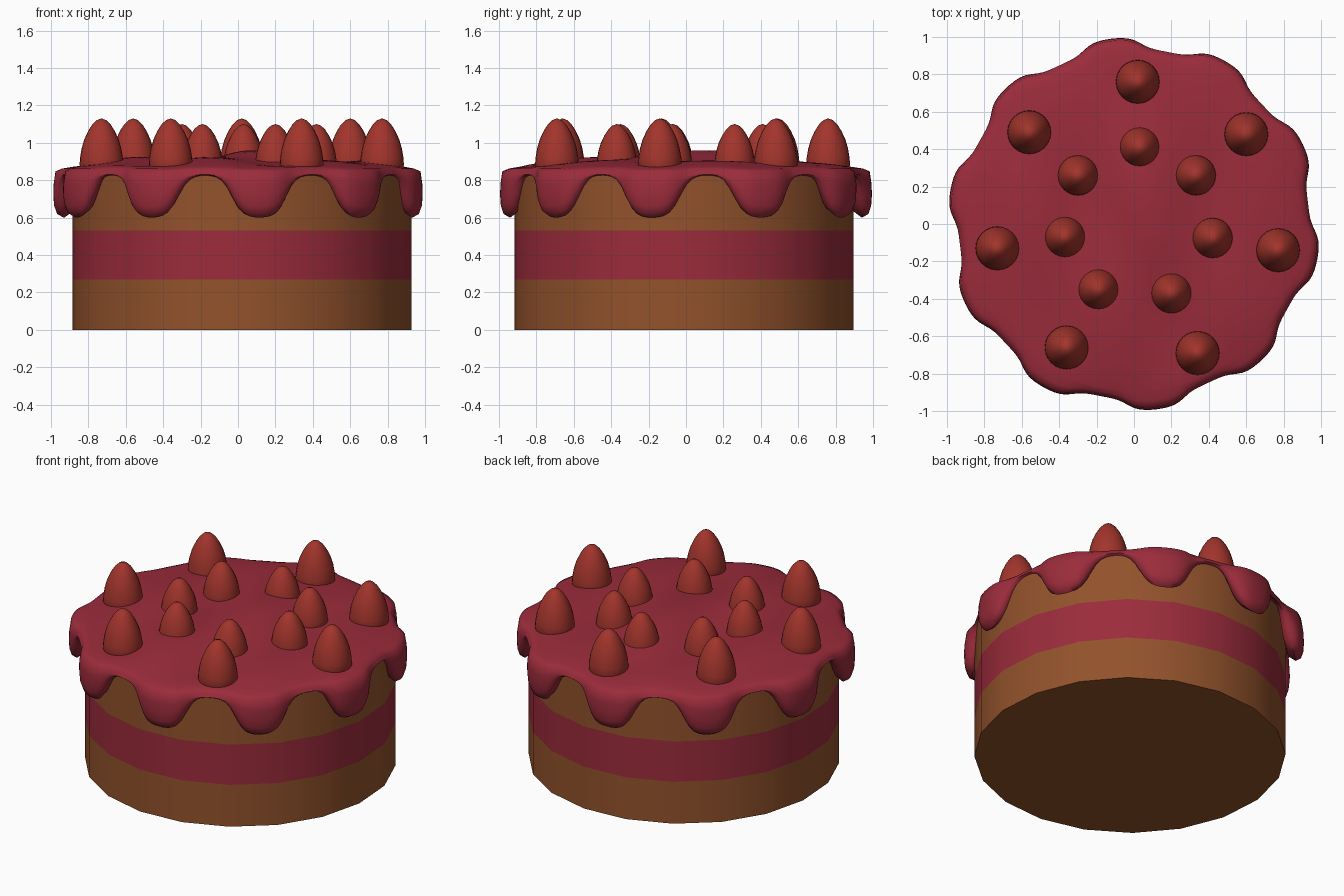
import bpy, bmesh
from math import sin, cos, pi, radians, tanh, hypot

if "Cube" in bpy.data.objects:
    bpy.data.objects.remove(bpy.data.objects["Cube"])


def material(name, rgb):
    m = bpy.data.materials.new(name)
    m.diffuse_color = (*rgb, 1)
    m.use_nodes = True
    m.node_tree.nodes["Principled BSDF"].inputs["Base Color"].default_value = m.diffuse_color
    return m


SPONGE = material("sponge", (0.29, 0.085, 0.025))
ICING = material("icing", (0.33, 0.025, 0.045))
BERRY = material("berry", (0.36, 0.035, 0.025))


def finish(bm, name, mats, angle):
    bmesh.ops.recalc_face_normals(bm, faces=bm.faces)
    me = bpy.data.meshes.new(name)
    bm.to_mesh(me)
    bm.free()
    for m in mats:
        me.materials.append(m)
    ob = bpy.data.objects.new(name, me)
    bpy.context.collection.objects.link(ob)
    bpy.ops.object.select_all(action='DESELECT')
    ob.select_set(True)
    bpy.context.view_layer.objects.active = ob
    bpy.ops.object.shade_smooth_by_angle(angle=radians(angle))
    return ob


def bridge(bm, a, b, mat=0):
    n = len(a)
    for i in range(n):
        f = bm.faces.new((a[i], a[(i + 1) % n], b[(i + 1) % n], b[i]))
        f.material_index = mat


# Layered sponge body with a filling band
N = 20
bm = bmesh.new()
rings = [[bm.verts.new((0.022 + 0.91 * cos(2 * pi * i / N - radians(5)),
                        -0.01 + 0.91 * sin(2 * pi * i / N - radians(5)), z))
          for i in range(N)] for z in (0, 0.27, 0.53, 0.84)]
for k, mat in enumerate((0, 1, 0)):
    bridge(bm, rings[k], rings[k + 1], mat)
bm.faces.new(rings[0])
bm.faces.new(rings[-1])
finish(bm, "cake_body", [SPONGE, ICING], 30)


# Icing: wavy top, rolled rim and ten hanging drips
def icing_top(x, y):
    r2 = min(1, (x * x + y * y) / 0.81)
    wave = cos(9 * (x - 0.1) + 1.5 * y) * cos(3.5 * y - 0.5)
    return 0.872 + (1 - r2) * (0.055 + 0.035 * wave)


def icing_section(a):
    """Points (radius, z) from near the centre, over the rim, round the drip edge."""
    c = cos(10 * (a - radians(-83)))
    s = 0.5 + 0.5 * tanh(1.5 * c) / tanh(1.5)
    low = 0.825 - 0.225 * s
    out = 0.937 + 0.061 * s
    pts = [(r, icing_top(r * cos(a), r * sin(a)))
           for r in [0.06 * k for k in range(1, 15)]]
    pts.append((0.89, icing_top(0.89 * cos(a), 0.89 * sin(a)) - 0.002))
    pts += [(0.89 + (out - 0.89) * 0.55, 0.862), (out - 0.012, 0.847)]
    mid = 0.835 + (low - 0.835) * 0.5
    pts += [(out - 0.002, 0.835 + (low - 0.835) * 0.25), (out, mid)]
    pts += [(out - 0.004, mid + (low - mid) * 0.5),
            (out - 0.018, mid + (low - mid) * 0.85),
            ((out + 0.9) / 2, low),
            (0.905, low + 0.012 + 0.02 * s),
            (0.893, low + 0.02 + 0.05 * s)]
    return pts


M = 200
bm = bmesh.new()
cols = [icing_section(2 * pi * i / M) for i in range(M)]
rings = [[bm.verts.new((cols[i][k][0] * cos(2 * pi * i / M),
                        cols[i][k][0] * sin(2 * pi * i / M), cols[i][k][1]))
          for i in range(M)] for k in range(len(cols[0]))]
for a, b in zip(rings, rings[1:]):
    bridge(bm, a, b)
centre = bm.verts.new((0, 0, icing_top(0, 0)))
for i in range(M):
    bm.faces.new((centre, rings[0][i], rings[0][(i + 1) % M]))
finish(bm, "icing", [ICING], 60)

# Berries: egg-shaped lathe (radius factor, height factor)
PROFILE = [(0.72, -0.12), (0.92, -0.03), (1.0, 0.08), (0.98, 0.22), (0.91, 0.4),
           (0.79, 0.58), (0.61, 0.75), (0.42, 0.88), (0.22, 0.965)]


def berry(name, x, y, r, base, top):
    bm = bmesh.new()
    n, h = 24, top - base
    rings = [[bm.verts.new((x + r * f * cos(2 * pi * i / n),
                            y + r * f * sin(2 * pi * i / n), base + h * t))
              for i in range(n)] for f, t in PROFILE]
    for a, b in zip(rings, rings[1:]):
        bridge(bm, a, b)
    bm.faces.new(rings[0])
    tip = bm.verts.new((x, y, top))
    for i in range(n):
        bm.faces.new((tip, rings[-1][i], rings[-1][(i + 1) % n]))
    finish(bm, name, [BERRY], 50)


OUTER = [(0.02, 0.76), (0.60, 0.48), (0.77, -0.14), (0.34, -0.69),
         (-0.36, -0.66), (-0.73, -0.13), (-0.56, 0.49)]
INNER = [(0.03, 0.41), (0.33, 0.26), (0.42, -0.075), (0.20, -0.37),
         (-0.19, -0.35), (-0.37, -0.07), (-0.30, 0.26)]
for i, (x, y) in enumerate(OUTER):
    berry(f"outer_berry_{i + 1}", x, y, 0.117, 0.86, 1.13)
for i, (x, y) in enumerate(INNER):
    berry(f"inner_berry_{i + 1}", x, y, 0.108, 0.86, 1.10)
